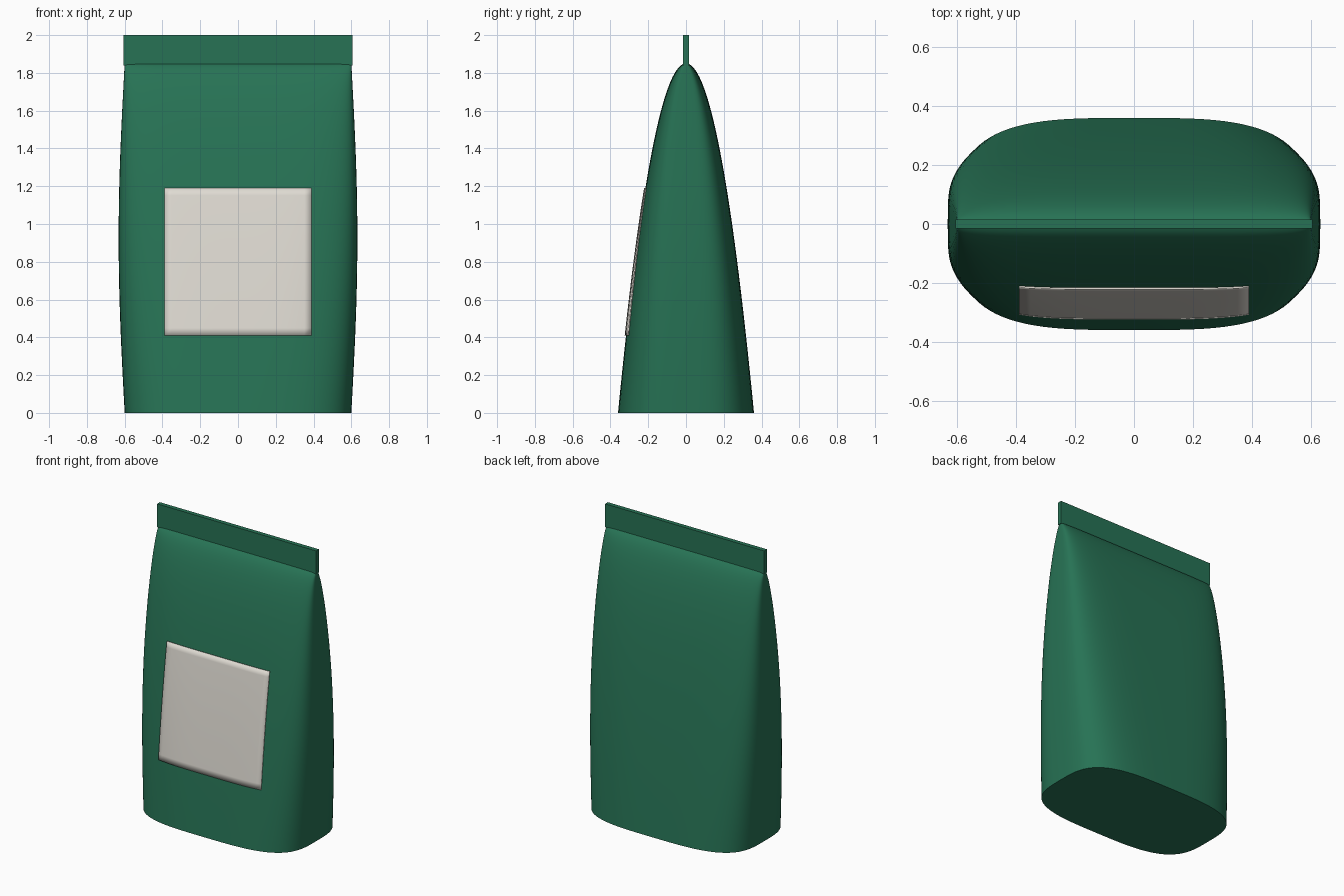
import bpy, bmesh
from math import sin, cos, pi, copysign

cube = bpy.data.objects.get("Cube")
if cube:
    bpy.data.objects.remove(cube, do_unlink=True)

NECK, SEGS, RINGS = 1.85, 96, 40


def material(name, color):
    m = bpy.data.materials.new(name)
    m.use_nodes = True
    m.diffuse_color = color
    bsdf = next(n for n in m.node_tree.nodes if n.type == 'BSDF_PRINCIPLED')
    bsdf.inputs["Base Color"].default_value = color
    return m


green = material("bag green", (0.02, 0.17, 0.09, 1))
cream = material("label cream", (0.74, 0.71, 0.65, 1))


def section(z):
    """Half width, half depth and squareness of the bag at a height."""
    s = max(1 - z / NECK, 0.0) ** 0.5
    return 0.6 + 0.032 * sin(pi * z / NECK), max(0.36 * s, 0.012), 3.4 + 2.6 * (1 - s)


def finish(name, bm, mat, smooth=True):
    bmesh.ops.recalc_face_normals(bm, faces=bm.faces)
    mesh = bpy.data.meshes.new(name)
    bm.to_mesh(mesh)
    bm.free()
    mesh.materials.append(mat)
    obj = bpy.data.objects.new(name, mesh)
    bpy.context.collection.objects.link(obj)
    if smooth:
        bpy.ops.object.select_all(action='DESELECT')
        obj.select_set(True)
        bpy.context.view_layer.objects.active = obj
        bpy.ops.object.shade_smooth_by_angle(angle=0.7)
    return obj


# Bag body: rounded rectangles lofted from the flat base to the pinched neck
bm = bmesh.new()
rings = []
for i in range(RINGS + 1):
    z = NECK * (1 - (1 - i / RINGS) ** 2)
    w, d, n = section(z)
    ring = []
    for k in range(SEGS):
        c, s = cos(2 * pi * k / SEGS), sin(2 * pi * k / SEGS)
        x = copysign(abs(c) ** (2 / n), c) * w
        y = copysign(abs(s) ** (2 / n), s) * d
        ring.append(bm.verts.new((x, y, z)))
    rings.append(ring)
for low, high in zip(rings, rings[1:]):
    for k in range(SEGS):
        j = (k + 1) % SEGS
        bm.faces.new((low[k], low[j], high[j], high[k]))
bm.faces.new(rings[0])
bm.faces.new(rings[-1])
finish("bag_body", bm, green)

# Flat seal strip along the top
bm = bmesh.new()
bmesh.ops.create_cube(bm, size=1)
for v in bm.verts:
    v.co = (v.co.x * 1.21, v.co.y * 0.03, 1.92 + v.co.z * 0.16)
finish("top_seal", bm, green, smooth=False)

# Front label: thin plate following the bag surface
bm = bmesh.new()
bmesh.ops.create_grid(bm, x_segments=20, y_segments=20, size=0.39)
for v in bm.verts:
    x, z = v.co.x, 0.8 + v.co.y
    w, d, n = section(z)
    v.co = (x, -d * (1 - abs(x / w) ** n) ** (1 / n) - 0.004, z)
label = finish("front_label", bm, cream)
plate = label.modifiers.new("plate", 'SOLIDIFY')
plate.thickness = 0.006
plate.offset = 0
